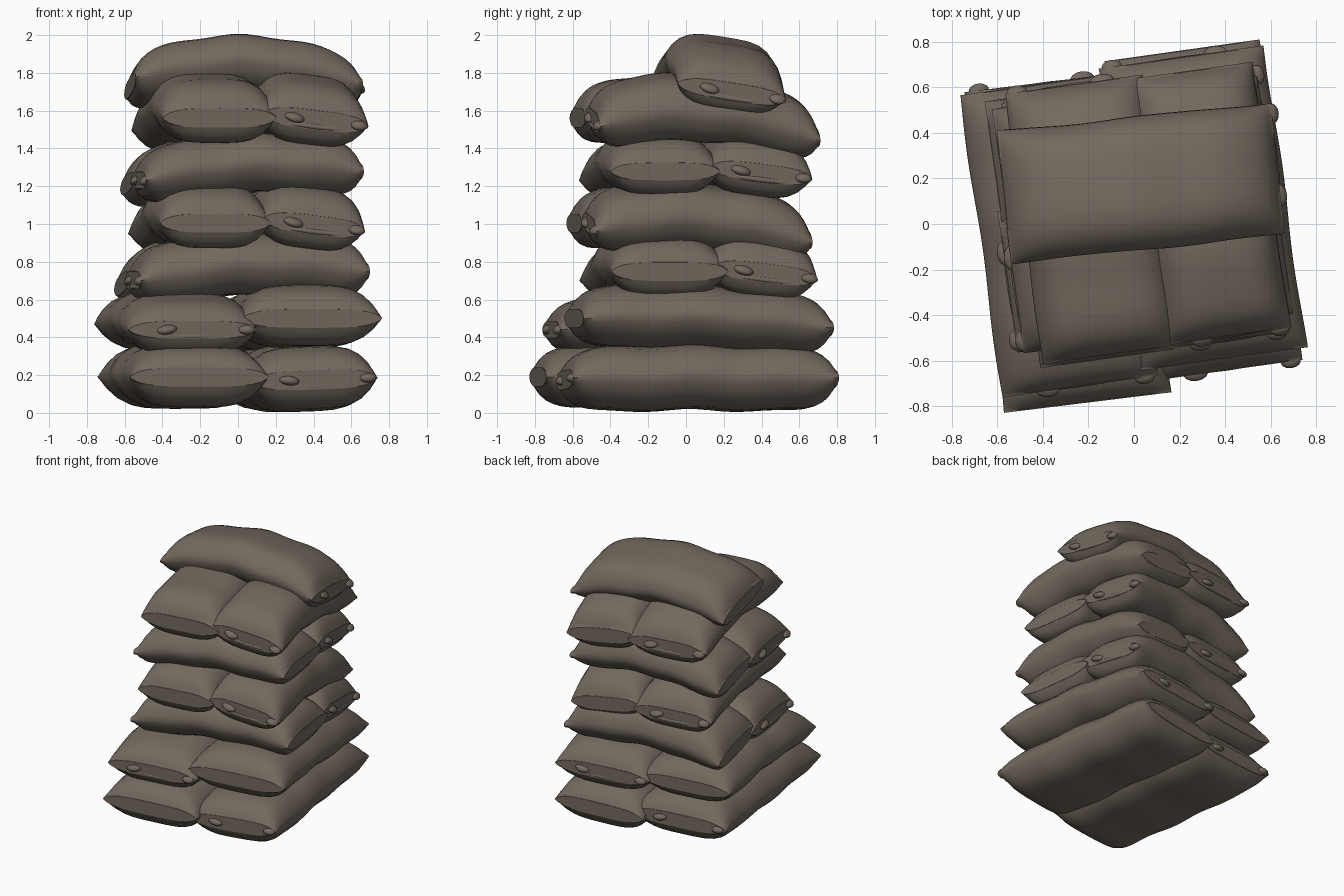
import bpy, bmesh, math
from mathutils import Matrix, Vector

if "Cube" in bpy.data.objects:
    bpy.data.objects.remove(bpy.data.objects["Cube"])

burlap = bpy.data.materials.new("taupe_burlap")
burlap.diffuse_color = (0.17, 0.14, 0.11, 1)
burlap.use_nodes = True
burlap.node_tree.nodes["Principled BSDF"].inputs["Base Color"].default_value = burlap.diffuse_color

NU, NV = 30, 28


def bag(name, turn, center, length, width, height, z3, angle, roll, ear_end, seed):
    """Filled sack lying along local y, draped through heights z3 (front, middle, back)."""
    bm = bmesh.new()
    rings = []
    for i in range(NU + 1):
        u = math.sin(math.pi / 2 * (2 * i / NU - 1))
        h = max(math.sqrt(max(1 - abs(u) ** 9, 0)), 0.3)
        ring = []
        for j in range(NV):
            t = 2 * math.pi * j / NV
            v = math.cos(t)
            side = 1 if math.sin(t) >= 0 else -1
            z = side * height / 2 * h * max(1 - abs(v) ** 4, 0) ** 0.7
            # slack cloth ripples across the sack
            z += 0.008 * math.sin(9 * u + seed) * (1 - u * u)
            x = v * width / 2 * (0.985 + 0.015 * math.cos(5 * u + seed))
            ring.append(bm.verts.new((x, u * length / 2, z)))
        rings.append(ring)
    for a, b in zip(rings, rings[1:]):
        for j in range(NV):
            k = (j + 1) % NV
            bm.faces.new((a[j], a[k], b[k], b[j]))
    bm.faces.new(rings[0])
    bm.faces.new(rings[-1])

    # sewn flap and its two tied corners at one end
    e = ear_end

    def blob(x, y, z, sx, sy, sz, tilt=0):
        m = (Matrix.Translation((x, y, z)) @ Matrix.Rotation(tilt, 4, 'Y')
             @ Matrix.Diagonal((sx, sy, sz, 1)))
        bmesh.ops.create_uvsphere(bm, u_segments=14, v_segments=8, radius=1, matrix=m)

    blob(0, e * length * 0.48, -0.035, width * 0.44, 0.03, 0.02)
    blob(e * width * 0.2, e * length * 0.495, 0.0, 0.055, 0.035, 0.025, 0.15)
    blob(-e * width * 0.41, e * length * 0.5, 0.0, 0.045, 0.03, 0.025)

    # roll, drape, place and turn
    f, m, b = z3
    rollm = Matrix.Rotation(math.radians(-roll), 3, 'Y')
    spin = Matrix.Rotation(math.radians(angle), 3, 'Z')
    layer = Matrix.Rotation(math.radians(turn), 3, 'Z')
    for v in bm.verts:
        u = v.co.y / (length / 2)
        p = rollm @ v.co
        p.z += m + (b - f) / 2 * u + ((f + b) / 2 - m) * u * u
        p = layer @ (spin @ p + Vector((center[0], center[1], 0)))
        p.z = max(p.z, 0.0)
        v.co = p
    bmesh.ops.recalc_face_normals(bm, faces=bm.faces[:])
    me = bpy.data.meshes.new(name)
    bm.to_mesh(me)
    bm.free()
    me.materials.append(burlap)
    ob = bpy.data.objects.new(name, me)
    bpy.context.collection.objects.link(ob)
    bpy.ops.object.select_all(action='DESELECT')
    ob.select_set(True)
    bpy.context.view_layer.objects.active = ob
    bpy.ops.object.shade_smooth_by_angle(angle=math.radians(45))


# bottom two layers: wide, nearly flat sacks
bag("base_left_sack", 0, (-0.29, -0.08), 1.42, 0.75, 0.34, (0.19, 0.2, 0.19), 7, 0, 1, 0)
bag("base_right_sack", 0, (0.31, 0.06), 1.42, 0.69, 0.34, (0.175, 0.185, 0.175), 8, 2, -1, 2)
bag("second_right_sack", 180, (-0.30, -0.07), 1.34, 0.75, 0.33, (0.45, 0.51, 0.50), 8, 0, -1, 1)
bag("second_left_sack", 180, (0.33, 0.05), 1.34, 0.70, 0.31, (0.47, 0.49, 0.44), 8, 0, 1, 3)

# crossed upper layers: alternating direction, sagging ends
# name, turn, height, scale, thickness, sag, first sack x, shift along the sacks
LAYERS = [("third", 90, 0.78, 1.02, 0.33, 0.08, -0.17, -0.07),
          ("fourth", 0, 1.04, 0.98, 0.33, 0.09, -0.20, -0.03),
          ("fifth", 90, 1.31, 0.97, 0.31, 0.08, -0.19, -0.07),
          ("sixth", 0, 1.605, 1.0, 0.34, 0.11, -0.18, 0.0)]
for n, (name, turn, z, s, h, sag, ax, dy) in enumerate(LAYERS):
    bag(name + "_first_sack", turn, (ax, 0.02 + dy), 1.20 * s, 0.62 * s, h,
        (z - 0.4 * sag, z + 0.01, z - sag), 8, 0, 1, n)
    bag(name + "_second_sack", turn, (0.33 * s, 0.09 + dy), 1.18 * s, 0.57 * s, h,
        (z - 0.5 * sag, z + 0.01, z - 1.2 * sag), 8, -7, -1, n + 2)

# single sack on top
bag("top_sack", 90, (0.18, -0.03), 1.21, 0.60, 0.31, (1.70, 1.83, 1.73), 6, -9, -1, 1)
